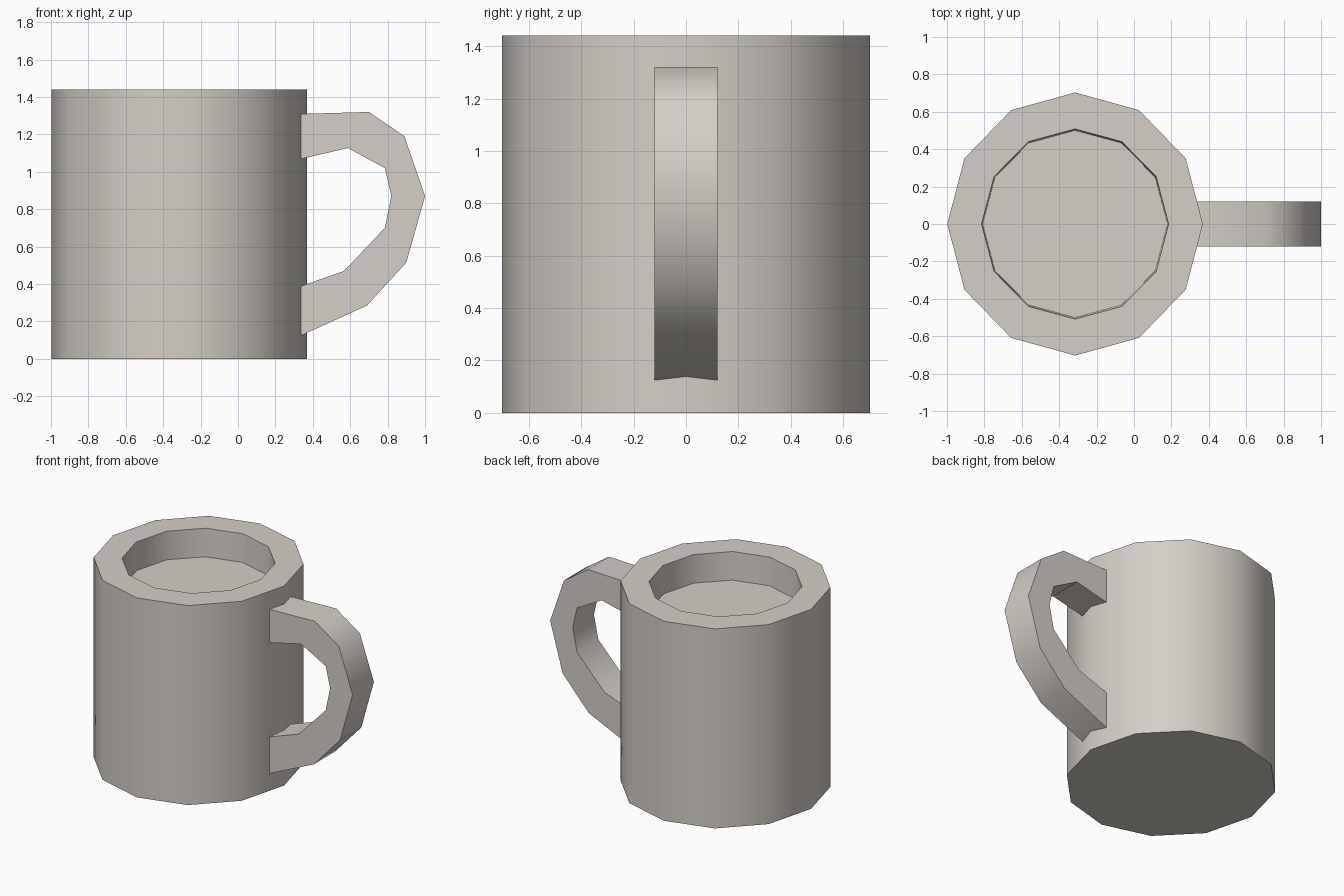
import bpy, bmesh, math

if "Cube" in bpy.data.objects:
    bpy.data.objects.remove(bpy.data.objects["Cube"])

mat = bpy.data.materials.new("warm grey ceramic")
mat.diffuse_color = (0.66, 0.62, 0.57, 1)
mat.use_nodes = True
mat.node_tree.nodes["Principled BSDF"].inputs["Base Color"].default_value = mat.diffuse_color


def finish(name, bm):
    bmesh.ops.recalc_face_normals(bm, faces=bm.faces)
    me = bpy.data.meshes.new(name)
    bm.to_mesh(me)
    bm.free()
    me.materials.append(mat)
    ob = bpy.data.objects.new(name, me)
    bpy.context.collection.objects.link(ob)
    bpy.ops.object.select_all(action='DESELECT')
    ob.select_set(True)
    bpy.context.view_layer.objects.active = ob
    bpy.ops.object.shade_smooth_by_angle(angle=math.radians(40))
    return ob


# Mug body: twelve-sided rings from base centre, up the wall, over the rim to the inner floor
SIDES = 12
CX = -0.315
bm = bmesh.new()
rings = []
for rx, ry, z in [(0.683, 0.703, 0), (0.683, 0.703, 1.44),
                  (0.50, 0.508, 1.44), (0.494, 0.50, 1.237)]:
    rings.append([bm.verts.new((CX + rx * math.cos(i * math.tau / SIDES),
                                ry * math.sin(i * math.tau / SIDES), z))
                  for i in range(SIDES)])
for a, b in zip(rings, rings[1:]):
    for i in range(SIDES):
        j = (i + 1) % SIDES
        bm.faces.new((a[i], a[j], b[j], b[i]))
bm.faces.new(rings[0])
bm.faces.new(rings[-1])
finish("mug_body", bm)

# Handle: paired outer and inner profile points, swept across the width
outer = [(0.32, 1.309), (0.70, 1.32), (0.89, 1.19), (1.0, 0.87),
         (0.90, 0.515), (0.69, 0.285), (0.32, 0.117)]
inner = [(0.32, 1.065), (0.588, 1.127), (0.785, 1.02), (0.82, 0.87),
         (0.785, 0.70), (0.567, 0.47), (0.32, 0.383)]
W = 0.121
bm = bmesh.new()
loops = [[bm.verts.new(c) for c in ((ox, -W, oz), (ox, W, oz), (ix, W, iz), (ix, -W, iz))]
         for (ox, oz), (ix, iz) in zip(outer, inner)]
for a, b in zip(loops, loops[1:]):
    for i in range(4):
        j = (i + 1) % 4
        bm.faces.new((a[i], a[j], b[j], b[i]))
bm.faces.new(loops[0])
bm.faces.new(loops[-1])
finish("handle", bm)
